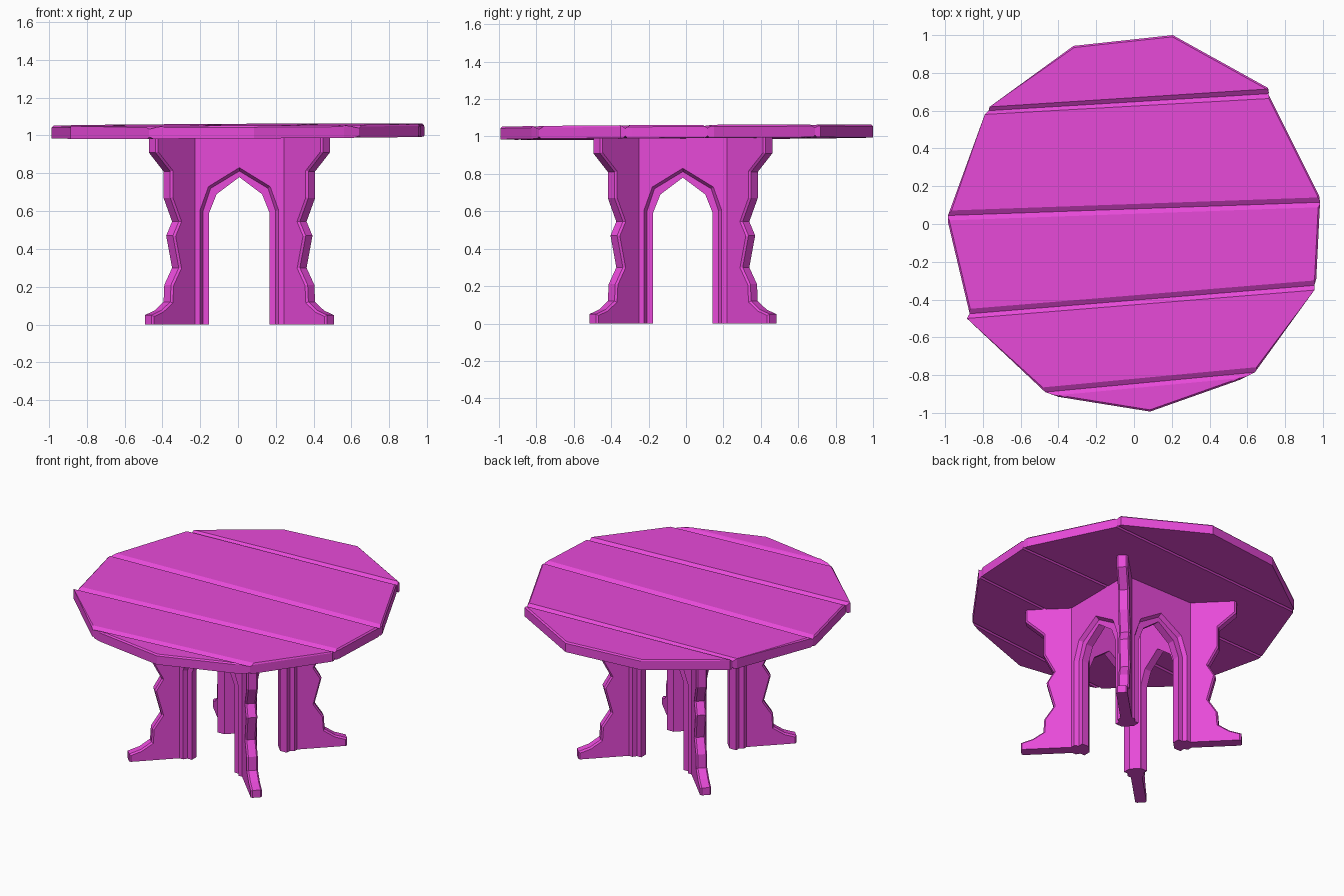
import bpy, bmesh, math
from mathutils import Matrix, Vector

cube = bpy.data.objects.get("Cube")
if cube:
    bpy.data.objects.remove(cube)

magenta = bpy.data.materials.new("magenta")
colour = (0.8, 0.068, 0.69, 1)
magenta.diffuse_color = colour
magenta.use_nodes = True
magenta.node_tree.nodes["Principled BSDF"].inputs["Base Color"].default_value = colour

BASE = Vector((0.007, -0.017, 0))   # centre of the pedestal


def loft(ring_a, ring_b):
    """Closed solid between two matching outlines."""
    bm = bmesh.new()
    a = [bm.verts.new(p) for p in ring_a]
    b = [bm.verts.new(p) for p in ring_b]
    bm.faces.new(a)
    bm.faces.new(b[::-1])
    n = len(a)
    for i in range(n):
        j = (i + 1) % n
        bm.faces.new((a[j], a[i], b[i], b[j]))
    bmesh.ops.recalc_face_normals(bm, faces=bm.faces)
    return bm


def bevel(bm, edges, width):
    bmesh.ops.bevel(bm, geom=edges, offset=width, offset_type='OFFSET',
                    segments=1, profile=0.5, affect='EDGES')


def edges_at(bm, z):
    return [e for e in bm.edges if all(abs(v.co.z - z) < 0.001 for v in e.verts)]


def finish(bm, name, matrix=Matrix()):
    bm.transform(matrix)
    mesh = bpy.data.meshes.new(name)
    bm.to_mesh(mesh)
    bm.free()
    mesh.materials.append(magenta)
    obj = bpy.data.objects.new(name, mesh)
    bpy.context.collection.objects.link(obj)


def turned(degrees):
    return Matrix.Translation(BASE) @ Matrix.Rotation(math.radians(degrees), 4, 'Z')


# Tabletop planks, back to front
BOTTOM, TOP = 0.989, 1.057
planks = {
    "back_plank": [(-0.77, 0.6), (0.715, 0.69), (0.71, 0.72), (0.205, 1.0),
                   (-0.32, 0.943), (-0.765, 0.62)],
    "rear_plank": [(-0.985, 0.045), (0.985, 0.115), (0.98, 0.15), (0.71, 0.69),
                   (-0.77, 0.6), (-0.79, 0.58)],
    "middle_plank": [(-0.87, -0.475), (0.955, -0.325), (0.965, -0.29),
                     (0.985, 0.115), (-0.985, 0.045), (-0.985, 0.01)],
    "fore_plank": [(-0.47, -0.89), (0.64, -0.785), (0.955, -0.35),
                   (0.955, -0.325), (-0.87, -0.475), (-0.885, -0.5)],
    "front_plank": [(-0.4, -0.915), (0.085, -0.993), (0.56, -0.825),
                    (0.64, -0.785), (-0.47, -0.89)],
}
tilt = Matrix.Identity(4)
tilt[2][0], tilt[2][1] = 0.005, 0.005
for name, outline in planks.items():
    bm = loft([(x, y, BOTTOM) for x, y in outline],
              [(x, y, TOP) for x, y in outline])
    # Broad shallow grooves along the upper joints, fine ones below
    bevel(bm, [e for e in edges_at(bm, TOP) if e.calc_length() > 1], 0.026)
    for v in bm.verts:
        if BOTTOM + 0.001 < v.co.z < TOP - 0.001:
            v.co.z = TOP - 0.017
    bevel(bm, [e for e in edges_at(bm, BOTTOM) if e.calc_length() > 1], 0.01)
    # Fine chamfer round the rim
    bevel(bm, [e for e in edges_at(bm, TOP) if e.calc_length() < 1], 0.009)
    finish(bm, name, tilt)

# Four diagonal fins with notched outer edges
SPREAD = math.sqrt(2)
edge = [(0.185, 1.0), (0.185, 0), (0.482, 0), (0.482, 0.05), (0.43, 0.075),
        (0.383, 0.12), (0.379, 0.21), (0.338, 0.3), (0.369, 0.47),
        (0.338, 0.545), (0.383, 0.67), (0.383, 0.81), (0.461, 0.91),
        (0.461, 1.0)]
for i, corner in enumerate(("back_left", "back_right", "front_right", "front_left")):
    bm = loft([(s * SPREAD, -0.035, z) for s, z in edge],
              [(s * SPREAD, 0.035, z) for s, z in edge])
    # Chamfer only the notched outer edge
    rim = [e for e in bm.edges
           if abs(e.verts[0].co.y - e.verts[1].co.y) < 0.01
           and min(v.co.x for v in e.verts) > 0.3
           and any(0.001 < v.co.z < 0.999 for v in e.verts)]
    bevel(bm, rim, 0.01)
    finish(bm, corner + "_fin", turned(45 + 90 * i))


# Four arched walls with a splayed opening and a narrower inner arch
def arch(y, opening, spring, shoulder, shoulder_z, apex):
    """Wall outline at distance y, its ends mitred at the corners."""
    half = [(0, apex), (shoulder, shoulder_z), (opening, spring),
            (opening, 0), (y, 0), (y, 1.0)]
    outline = half + [(-x, z) for x, z in reversed(half) if x > 0]
    return [(x, -y, z) for x, z in outline]


inner = (0.16, 0.59, 0.12, 0.69, 0.78)
for i, side in enumerate(("front", "left", "back", "right")):
    outer_wall = loft(arch(0.285, 0.208, 0.605, 0.163, 0.73, 0.83),
                      arch(0.26, 0.192, 0.6, 0.152, 0.72, 0.812))
    finish(outer_wall, side + "_outer_arch", turned(90 * i))
    inner_wall = loft(arch(0.26, *inner), arch(0.21, *inner))
    finish(inner_wall, side + "_inner_arch", turned(90 * i))
